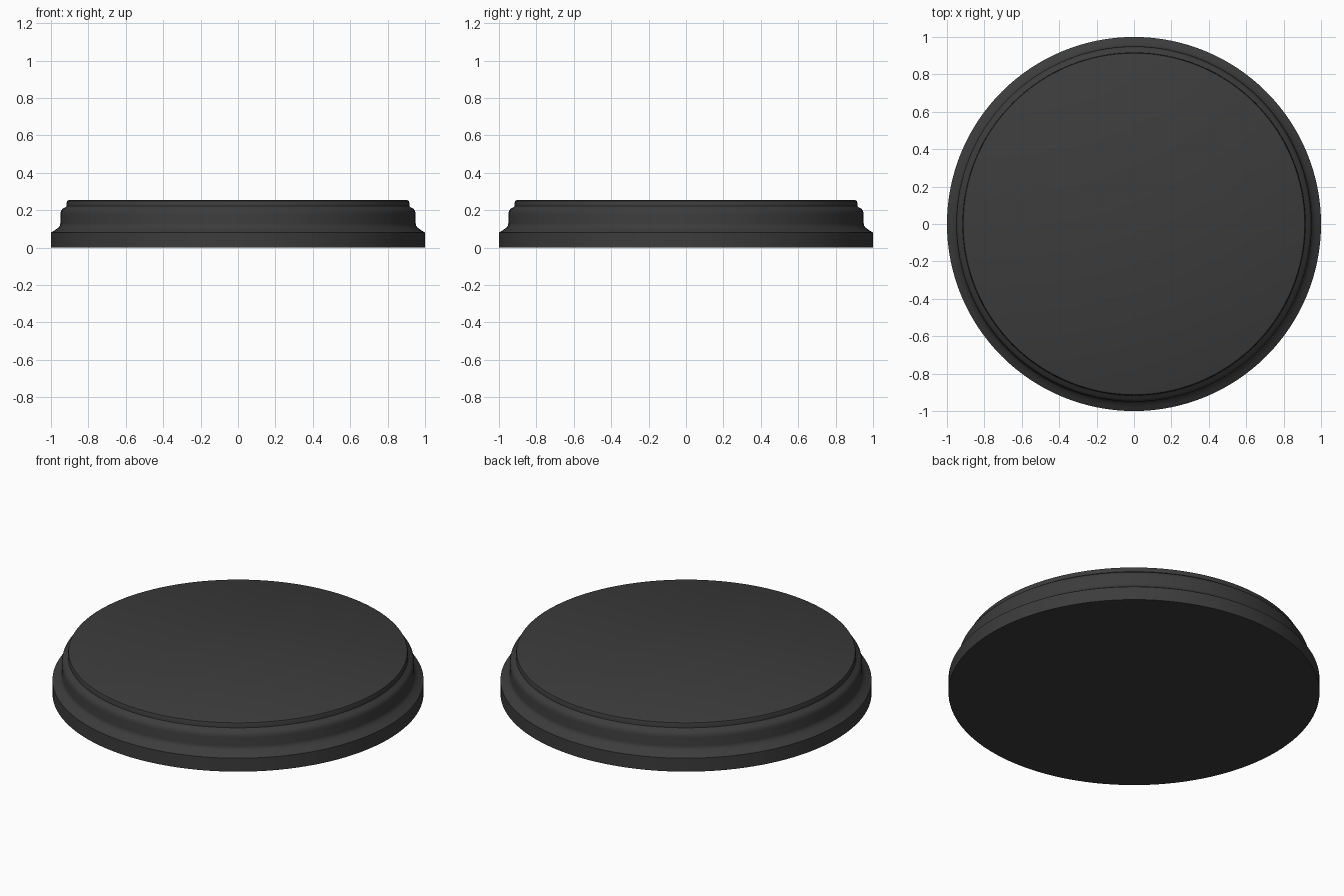
import bpy, bmesh, math

if "Cube" in bpy.data.objects:
    bpy.data.objects.remove(bpy.data.objects["Cube"])

SEGMENTS = 128

# Half profile of the round base: (radius, height), bottom centre to top centre
profile = [
    (0, 0), (1.0, 0), (1.0, 0.08), (0.978, 0.094), (0.96, 0.107), (0.952, 0.118),
    (0.95, 0.13), (0.95, 0.18), (0.947, 0.195), (0.938, 0.208), (0.922, 0.216),
    (0.917, 0.222), (0.916, 0.24), (0.913, 0.25), (0.905, 0.254), (0, 0.254),
]

# Spin the profile around z
bm = bmesh.new()
verts = [bm.verts.new((r, 0, z)) for r, z in profile]
edges = [bm.edges.new(pair) for pair in zip(verts, verts[1:])]
bmesh.ops.spin(bm, geom=verts + edges, cent=(0, 0, 0), axis=(0, 0, 1),
               angle=math.tau, steps=SEGMENTS, use_duplicate=False)
bmesh.ops.remove_doubles(bm, verts=bm.verts, dist=1e-5)
bmesh.ops.recalc_face_normals(bm, faces=bm.faces)

mesh = bpy.data.meshes.new("round_base")
bm.to_mesh(mesh)
bm.free()
base = bpy.data.objects.new("round_base", mesh)
bpy.context.collection.objects.link(base)

# Dark plastic
plastic = bpy.data.materials.new("dark_plastic")
plastic.diffuse_color = (0.045, 0.045, 0.045, 1)
plastic.use_nodes = True
plastic.node_tree.nodes["Principled BSDF"].inputs["Base Color"].default_value = plastic.diffuse_color
mesh.materials.append(plastic)

# Smooth sides, crisp rims
bpy.context.view_layer.objects.active = base
base.select_set(True)
bpy.ops.object.shade_smooth_by_angle(angle=math.radians(35))
